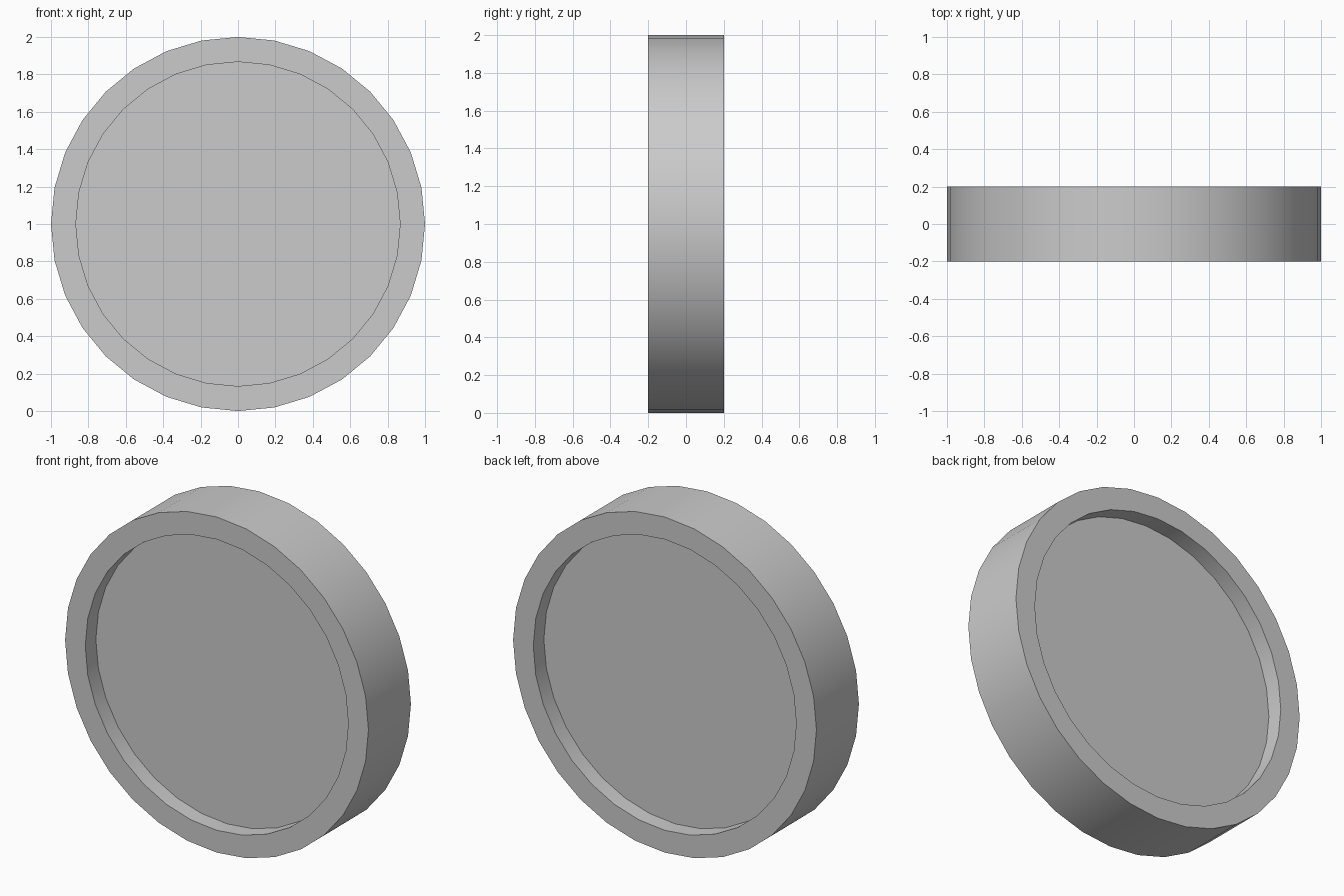
import bpy, bmesh, math

if "Cube" in bpy.data.objects:
    bpy.data.objects.remove(bpy.data.objects["Cube"])

SIDES = 32
# Closed cross-section (radius, y), from front hub centre around the rim to back hub centre
PROFILE = [(0.867, -0.1), (0.867, -0.2), (1.0, -0.2),
           (1.0, 0.2), (0.867, 0.2), (0.867, 0.1)]

bm = bmesh.new()
# One ring of vertices per profile point
rings = [[bm.verts.new((r * math.sin(2 * math.pi * i / SIDES), y,
                        1 + r * math.cos(2 * math.pi * i / SIDES)))
          for i in range(SIDES)] for r, y in PROFILE]

# Rim: recess walls, flat lips and tread
for a, b in zip(rings, rings[1:]):
    for i in range(SIDES):
        j = (i + 1) % SIDES
        bm.faces.new((a[i], a[j], b[j], b[i]))

# Recessed discs on both sides
bm.faces.new(rings[0])
bm.faces.new(rings[-1])
bmesh.ops.recalc_face_normals(bm, faces=bm.faces)

mesh = bpy.data.meshes.new("recessed_disc")
bm.to_mesh(mesh)
bm.free()
disc = bpy.data.objects.new("recessed_disc", mesh)
bpy.context.collection.objects.link(disc)

# Smooth round sides, crisp rim edges
bpy.context.view_layer.objects.active = disc
disc.select_set(True)
bpy.ops.object.shade_smooth_by_angle(angle=math.radians(30))
